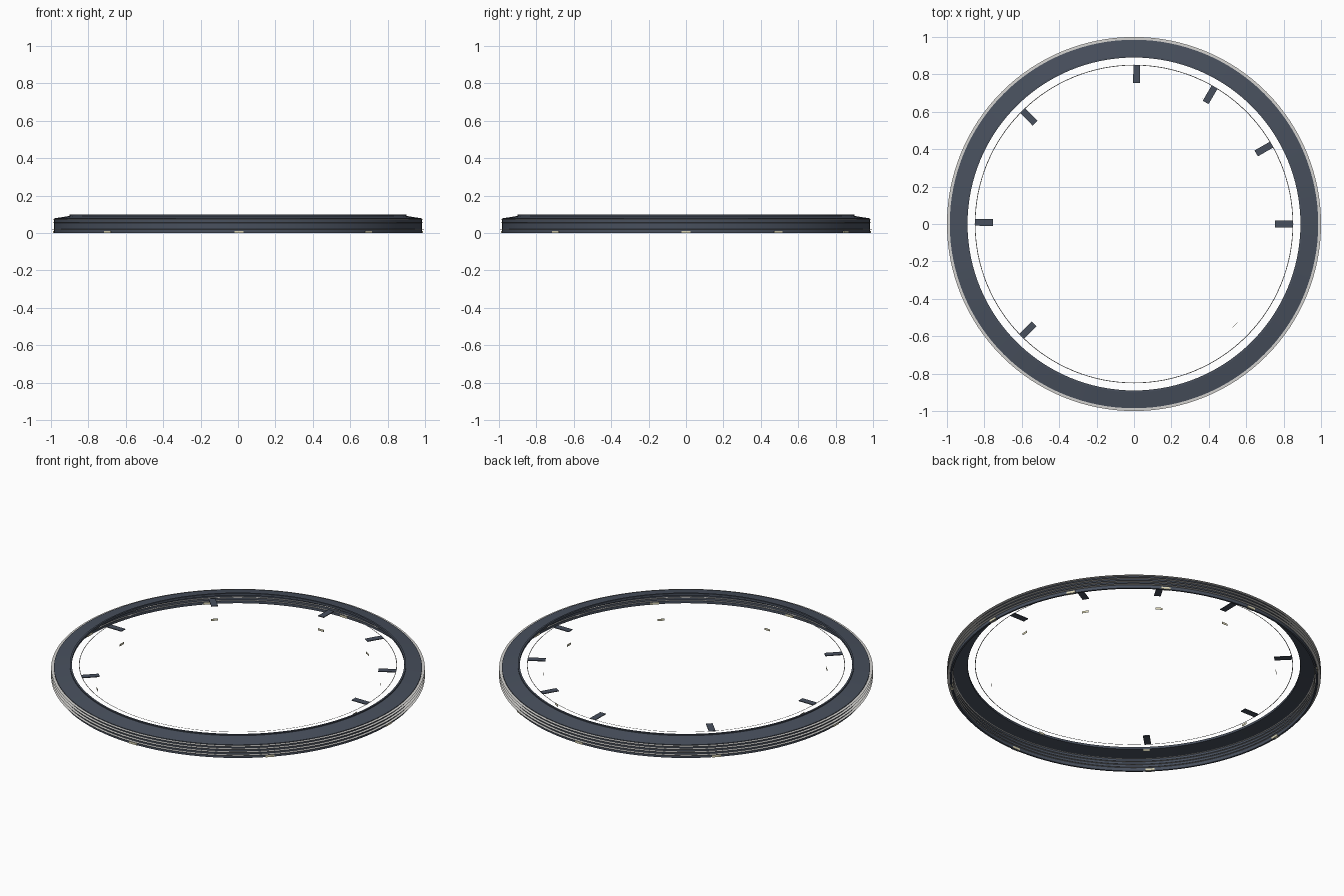
import bpy
import bmesh
from math import radians, pi
from mathutils import Matrix, Vector

cube = bpy.data.objects.get("Cube")
if cube:
    bpy.data.objects.remove(cube, do_unlink=True)

SEGMENTS = 128


def material(name, r, g, b):
    mat = bpy.data.materials.new(name)
    mat.use_nodes = True
    mat.diffuse_color = (r, g, b, 1)
    mat.node_tree.nodes["Principled BSDF"].inputs["Base Color"].default_value = (r, g, b, 1)
    return mat


slate = material("dark slate", 0.065, 0.08, 0.11)
silver = material("pale silver", 0.66, 0.65, 0.63)
cream = material("cream", 0.70, 0.66, 0.46)


def finish(name, bm, mat, smooth=False):
    bmesh.ops.recalc_face_normals(bm, faces=bm.faces)
    mesh = bpy.data.meshes.new(name)
    bm.to_mesh(mesh)
    bm.free()
    mesh.materials.append(mat)
    obj = bpy.data.objects.new(name, mesh)
    bpy.context.collection.objects.link(obj)
    if smooth:
        bpy.ops.object.select_all(action="DESELECT")
        obj.select_set(True)
        bpy.context.view_layer.objects.active = obj
        bpy.ops.object.shade_smooth_by_angle(angle=radians(25))
    return obj


def lathe(name, profile, mat):
    """Revolve a closed (radius, height) profile about the z axis."""
    bm = bmesh.new()
    verts = [bm.verts.new((r, 0, z)) for r, z in profile]
    edges = [bm.edges.new((a, b)) for a, b in zip(verts, verts[1:] + verts[:1])]
    bmesh.ops.spin(bm, geom=verts + edges, cent=(0, 0, 0), axis=(0, 0, 1),
                   angle=2 * pi, steps=SEGMENTS, use_duplicate=False)
    bmesh.ops.remove_doubles(bm, verts=bm.verts, dist=0.0002)
    return finish(name, bm, mat, True)


def thin_ring(name, inner, outer, z, half_height, mat):
    """Flat ring that tapers to a fine edge on both sides."""
    mid = (inner + outer) / 2
    return lathe(name, [(inner, z), (mid, z - half_height), (outer, z), (mid, z + half_height)], mat)


def radial_box(name, angle, radius, z, size, mat):
    """Box with its local x axis pointing outward at the given angle."""
    bm = bmesh.new()
    place = (Matrix.Rotation(radians(angle), 4, "Z")
             @ Matrix.Translation((radius, 0, z))
             @ Matrix.Diagonal(Vector(size)).to_4x4())
    bmesh.ops.create_cube(bm, size=1, matrix=place)
    return finish(name, bm, mat)


# Hollow rim: thin outer wall, gently sloping top and a small inner lip
lathe("rim", [(0.985, 0), (0.985, 0.078), (0.9, 0.092), (0.9, 0.098), (0.89, 0.098),
              (0.89, 0.085), (0.975, 0.074), (0.975, 0)], slate)

# Thin fins passing through the wall
for i, z in enumerate((0.02, 0.038, 0.056, 0.073)):
    thin_ring(f"fin_{i + 1}", 0.968, 1.0, z, 0.0012, silver)

# Fine inner wire ring
thin_ring("inner_wire", 0.8475, 0.8515, 0.09, 0.001, silver)

# Flat hour plates hanging inward from the wire
for angle in (0, 30, 59.5, 89, 134.5, 179.4, 225):
    radial_box(f"plate_{angle:.0f}", angle, 0.802, 0.09, (0.095, 0.036, 0.004), slate)

# Small pale tabs at the base: one on the wall, one floating inside
for angle in (0, 30, 60, 89.5, 134.5, 179.5, 225, 270.3, 315):
    radial_box(f"wall_tab_{angle:.0f}", angle, 0.98, 0.006, (0.016, 0.048, 0.012), cream)
    radial_box(f"inner_tab_{angle:.0f}", angle, 0.764, 0.006, (0.001, 0.038, 0.012), cream)
